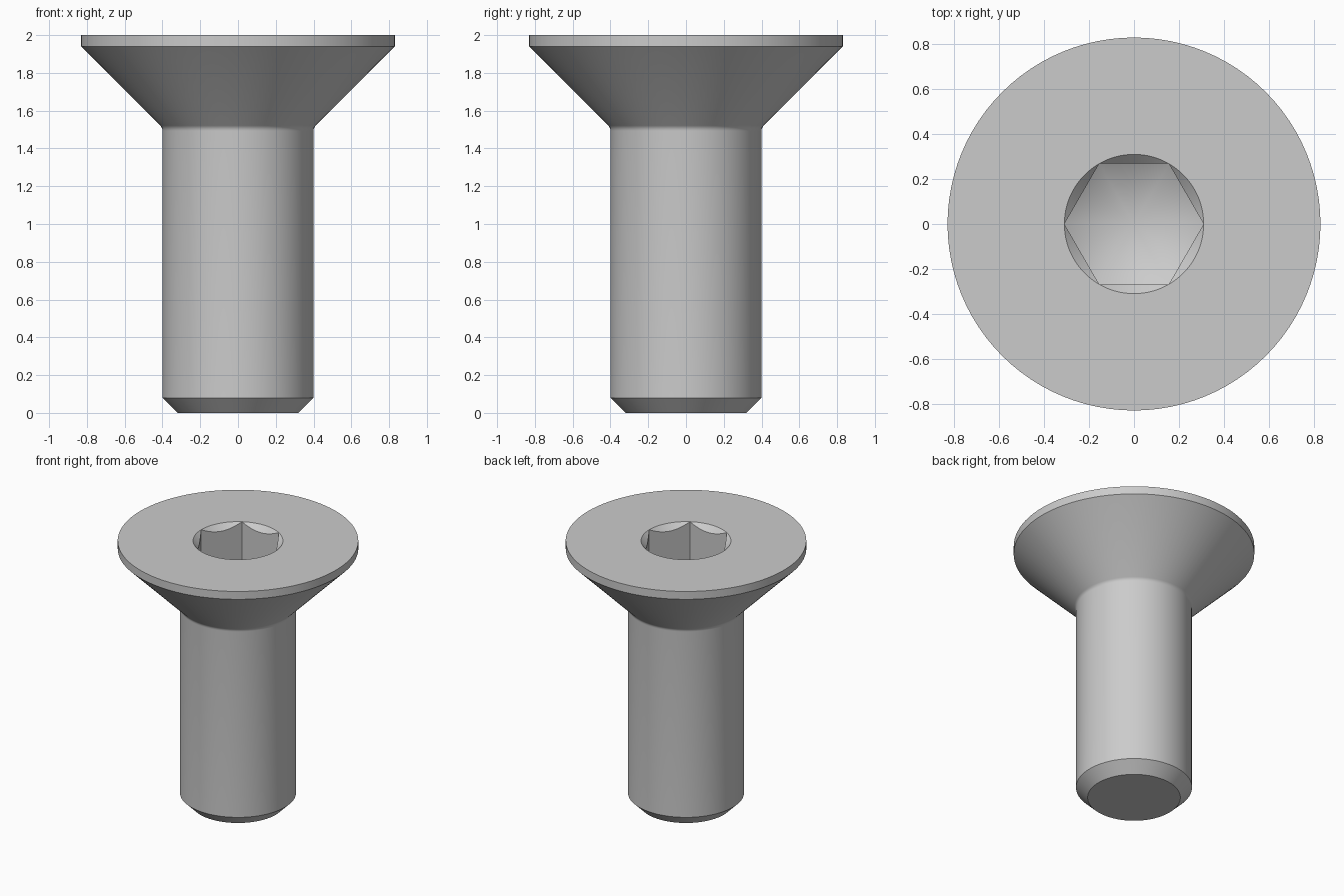
import bpy, bmesh
from math import cos, sin, tan, pi, radians

cube = bpy.data.objects.get("Cube")
if cube:
    bpy.data.objects.remove(cube, do_unlink=True)

SIDES = 96            # divisible by six, so the hexagon corners land on vertices
TOP = 2.0
SOCKET_R = 0.31       # corner radius of the hexagon socket
SOCKET_FLOOR = 1.707  # height where the drill cone starts
FLOOR_SLOPE = tan(radians(30))

steel = bpy.data.materials.new("grey_steel")
steel.use_nodes = True
colour = (0.6, 0.6, 0.6, 1)
steel.diffuse_color = colour
steel.node_tree.nodes["Principled BSDF"].inputs["Base Color"].default_value = colour


def hexagon(angle):
    """Distance from the axis to the hexagon wall at this angle."""
    return SOCKET_R * cos(pi / 6) / cos(angle % (pi / 3) - pi / 6)


def circle(radius, z):
    return lambda angle: (radius, z)


def socket_rim(angle):
    r = hexagon(angle)
    return r, TOP - (SOCKET_R - r)


def socket_base(angle):
    r = hexagon(angle)
    return r, SOCKET_FLOOR - (SOCKET_R - r) * FLOOR_SLOPE


# Small fillet arc between shank and head
FILLET = 0.04
fillet = [circle(0.4 + FILLET * (1 - cos(a)), 1.493 + FILLET * sin(a))
          for a in (radians(45) * i / 4 for i in range(5))]

# Rings from the tip, up the outside, over the head and down into the socket
rings = [circle(0.32, 0), circle(0.4, 0.08), *fillet,
         circle(0.83, 1.94), circle(0.83, TOP),
         circle(SOCKET_R, TOP), socket_rim, socket_base]

bm = bmesh.new()
loops = []
for ring in rings:
    loop = []
    for i in range(SIDES):
        a = 2 * pi * i / SIDES
        r, z = ring(a)
        loop.append(bm.verts.new((r * cos(a), r * sin(a), z)))
    loops.append(loop)

for low, high in zip(loops, loops[1:]):
    for i in range(SIDES):
        j = (i + 1) % SIDES
        bm.faces.new((low[i], low[j], high[j], high[i]))

# Flat tip and conical socket floor
bm.faces.new(loops[0][::-1])
apex = bm.verts.new((0, 0, SOCKET_FLOOR - SOCKET_R * FLOOR_SLOPE))
for i in range(SIDES):
    bm.faces.new((loops[-1][i], loops[-1][(i + 1) % SIDES], apex))

# The rim chamfer vanishes at the hexagon corners
bmesh.ops.remove_doubles(bm, verts=bm.verts, dist=1e-5)
bmesh.ops.recalc_face_normals(bm, faces=bm.faces)

mesh = bpy.data.meshes.new("countersunk_screw")
bm.to_mesh(mesh)
bm.free()
mesh.materials.append(steel)
screw = bpy.data.objects.new("countersunk_screw", mesh)
bpy.context.collection.objects.link(screw)

bpy.ops.object.select_all(action='DESELECT')
screw.select_set(True)
bpy.context.view_layer.objects.active = screw
bpy.ops.object.shade_smooth_by_angle(angle=radians(30))
